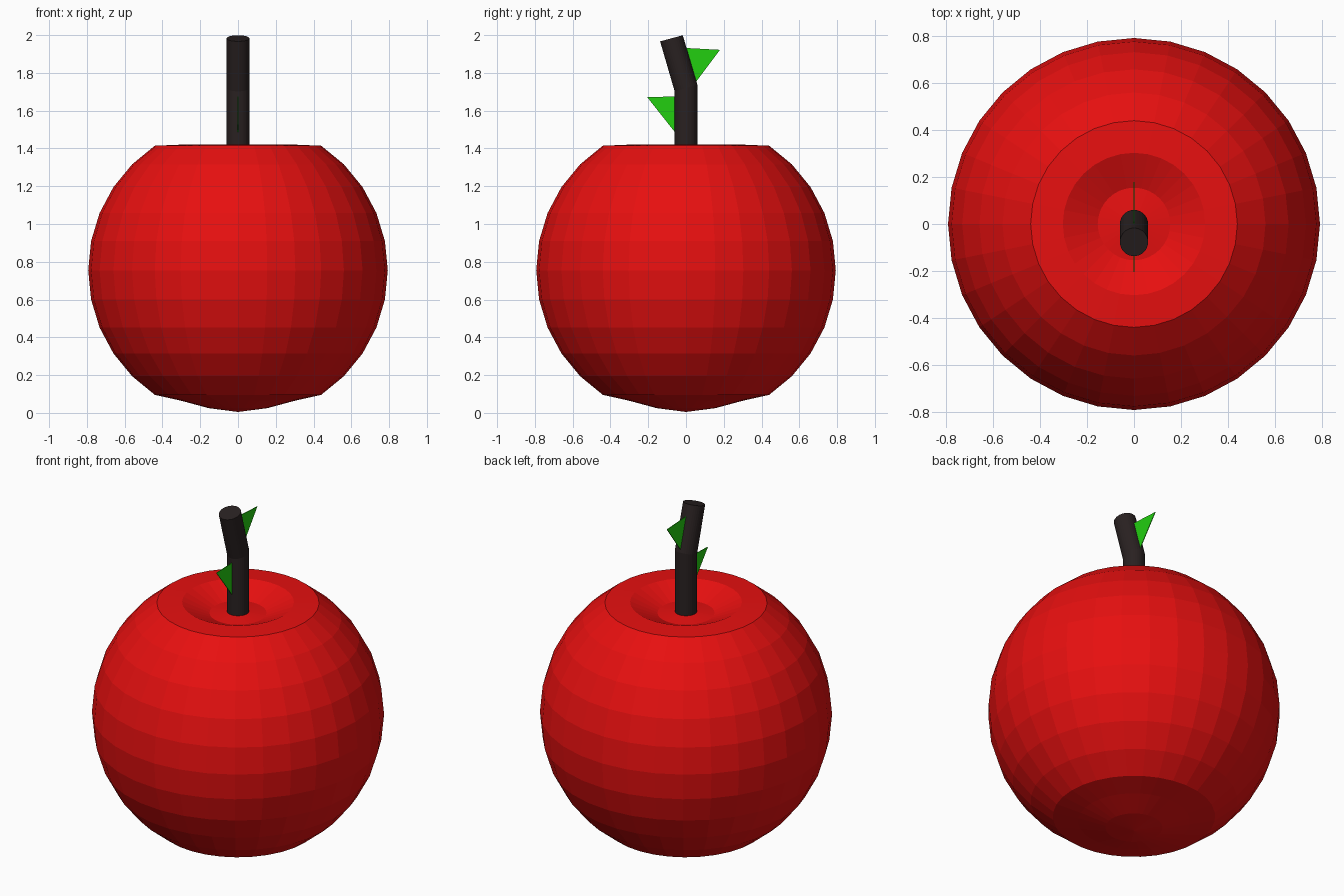
import bpy, bmesh, math
from mathutils import Vector

cube = bpy.data.objects.get("Cube")
if cube:
    bpy.data.objects.remove(cube, do_unlink=True)


def material(name, color):
    m = bpy.data.materials.new(name)
    m.use_nodes = True
    m.diffuse_color = (*color, 1)
    m.node_tree.nodes["Principled BSDF"].inputs["Base Color"].default_value = (*color, 1)
    return m


def add_object(name, bm, mat):
    mesh = bpy.data.meshes.new(name)
    bm.to_mesh(mesh)
    bm.free()
    mesh.materials.append(mat)
    ob = bpy.data.objects.new(name, mesh)
    bpy.context.collection.objects.link(ob)
    return ob


red = material("apple red", (0.8, 0.005, 0.005))
brown = material("dark bark", (0.022, 0.015, 0.015))
green = material("leaf green", (0.016, 0.62, 0.005))

# Fruit: faceted sphere with the rings near both poles pushed inward
RADIUS, CENTRE, RINGS = 0.793, 0.755, 16
dents = {0: 1.37, 1: 1.355, 2: 1.42, 14: 0.065, 15: 0.025, 16: 0.005}
bm = bmesh.new()
bmesh.ops.create_uvsphere(bm, u_segments=32, v_segments=RINGS, radius=RADIUS)
for v in bm.verts:
    ring = round(math.acos(max(-1, min(1, v.co.z / RADIUS))) / math.pi * RINGS)
    v.co.z = dents.get(ring, v.co.z + CENTRE)
add_object("fruit", bm, red)

# Stem: straight cylinder extruded into a tilted upper length
bm = bmesh.new()
path = [((0, 0, 1.36), 0), ((0, 0, 1.72), 0.3), ((0, -0.077, 1.983), 0.27)]
rings = []
for centre, slope in path:
    ring = []
    for i in range(32):
        a = math.tau * i / 32
        x, y = 0.06 * math.cos(a), 0.06 * math.sin(a)
        ring.append(bm.verts.new(Vector(centre) + Vector((x, y, slope * y))))
    rings.append(ring)
for low, high in zip(rings, rings[1:]):
    for i in range(32):
        j = (i + 1) % 32
        bm.faces.new((low[i], low[j], high[j], high[i]))
bm.faces.new(rings[0][::-1])
bm.faces.new(rings[-1])
add_object("stem", bm, brown)

# Leaves: thin triangular blades rooted in the stem
leaves = {
    "lower_leaf": [(-0.205, 1.671), (-0.05, 1.676), (-0.05, 1.475)],
    "upper_leaf": [(0.18, 1.922), (-0.005, 1.932), (0.055, 1.755)],
}
for name, outline in leaves.items():
    bm = bmesh.new()
    face = bm.faces.new([bm.verts.new((-0.002, y, z)) for y, z in outline])
    out = bmesh.ops.extrude_face_region(bm, geom=[face])
    for v in out["geom"]:
        if isinstance(v, bmesh.types.BMVert):
            v.co.x = 0.002
    bmesh.ops.recalc_face_normals(bm, faces=bm.faces)
    add_object(name, bm, green)
